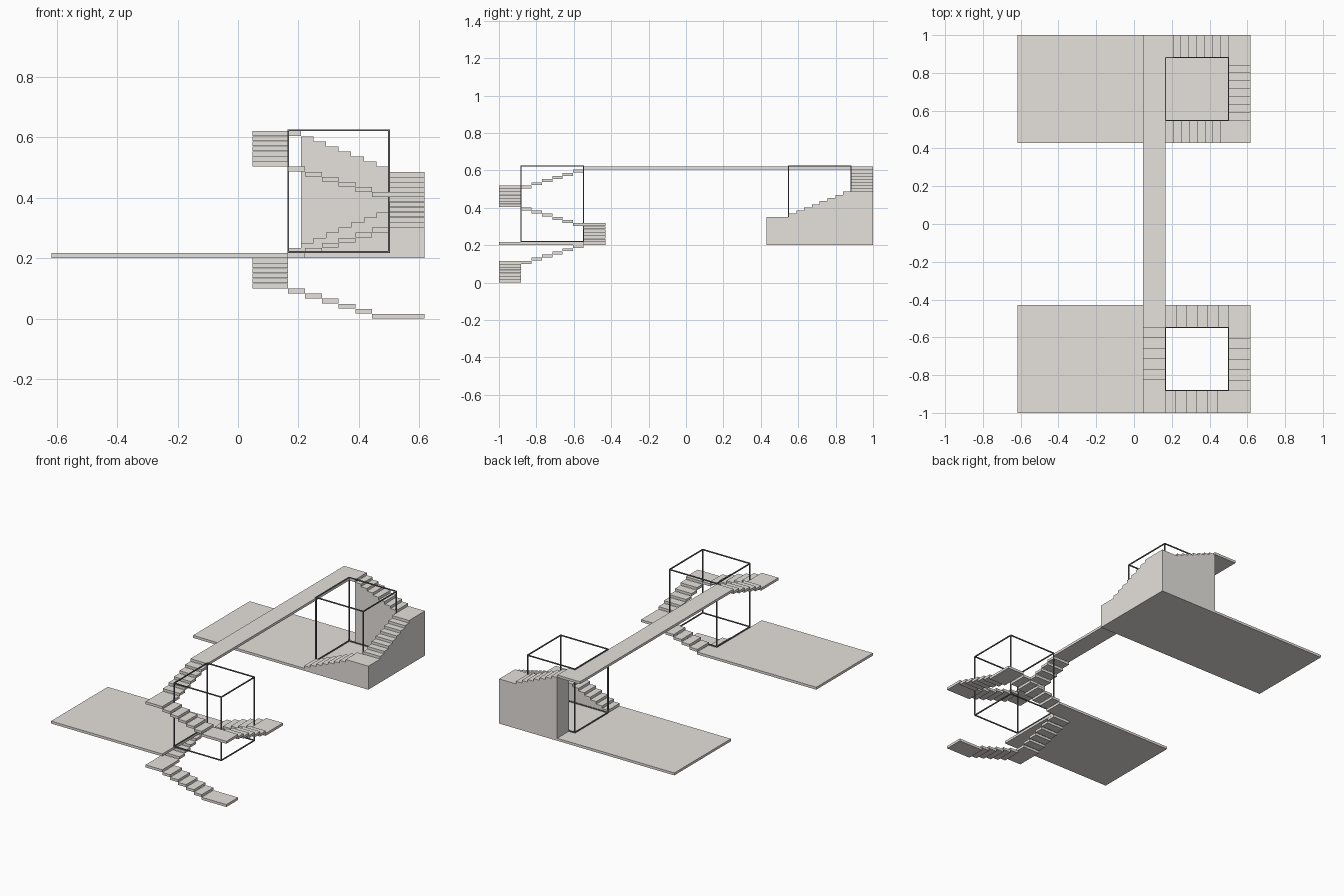
import bpy, bmesh
from mathutils import Vector, Matrix

if "Cube" in bpy.data.objects:
    bpy.data.objects.remove(bpy.data.objects["Cube"])

I, O = 0.1668, 0.285             # half sizes of stairwell: inner opening, outer edge
CX, CY = 0.333, 0.715            # stairwell centres (CY mirrored to the front)
RISE, TH = 0.0168, 0.0158        # step height, plate thickness
L = 12 * RISE                    # underside of the two terraces
TOP = 36 * RISE                  # underside of the bridge
SIDES = [(0, -1), (-1, 0), (0, 1), (1, 0)]   # outward directions, in climbing order


def material(name, col):
    m = bpy.data.materials.new(name)
    m.diffuse_color = (*col, 1)
    m.use_nodes = True
    m.node_tree.nodes["Principled BSDF"].inputs["Base Color"].default_value = m.diffuse_color
    return m


STONE = material("warm_grey_stone", (0.79, 0.76, 0.72))
DARK = material("grey_metal", (0.16, 0.16, 0.16))


def finish(name, bm, mat):
    bmesh.ops.recalc_face_normals(bm, faces=bm.faces)
    me = bpy.data.meshes.new(name)
    bm.to_mesh(me)
    bm.free()
    me.materials.append(mat)
    ob = bpy.data.objects.new(name, me)
    bpy.context.collection.objects.link(ob)
    return ob


def add_box(bm, a, b):
    a, b = Vector(a), Vector(b)
    size = [abs(v) for v in b - a]
    bmesh.ops.create_cube(bm, size=1, matrix=Matrix.Translation((a + b) / 2) @ Matrix.Diagonal((*size, 1)))


def place(side, cy, s, t, z):
    """s runs along a flight, t points outward from the stairwell centre."""
    ox, oy = SIDES[side % 4]
    return Vector((CX + ox * t + oy * s, cy + oy * t - ox * s, z))


def box(name, a, b):
    bm = bmesh.new()
    add_box(bm, a, b)
    finish(name, bm, STONE)


# Terraces: the front one reaches over the lower left flight to the well
box("front_terrace", (-0.618, -1, L), (CX - I, -CY + O, L + TH))
box("rear_terrace", (-0.618, CY - O, L), (CX + O, 1, L + TH))

# Floating spiral stair: six flights of plate treads, six risers each
tread = 2 * I / 6
for k in range(6):
    bm = bmesh.new()
    for i in range(6):
        s0 = -O if i == 0 and k != 2 else -I + i * tread   # terrace is the landing of flight 3
        z = (k * 6 + i) * RISE
        add_box(bm, place(k, -CY, s0, I, z), place(k, -CY, -I + (i + 1) * tread, O, z + TH))
    finish(f"floating_flight_{k + 1}", bm, STONE)

# Bridge, with a return onto the rear stair (L-shaped plan)
tread = 2 * I / 8
x0, x1, x2 = CX - O, CX - I, CX - I + tread
bm = bmesh.new()
plan = [(x0, -CY + I), (x1, -CY + I), (x1, CY + I), (x2, CY + I), (x2, 1), (x0, 1)]
f = bm.faces.new([bm.verts.new((x, y, TOP)) for x, y in plan])
r = bmesh.ops.extrude_face_region(bm, geom=[f])
bmesh.ops.translate(bm, vec=(0, 0, TH), verts=[v for v in r["geom"] if isinstance(v, bmesh.types.BMVert)])
finish("bridge", bm, STONE)

# Solid rear stair: three stepped profiles going down around the well
for k in range(3):
    side = 2 + k
    s = -O if k else -I + tread
    base = L + TH
    profile = [(s, base)]
    for i in range(0 if k else 1, 8):
        z = TOP + TH - (k * 8 + i) * RISE
        e = -I + (i + 1) * tread
        profile += [(s, z), (e, z)]
        s = e
    profile.append((s, base))
    bm = bmesh.new()
    inner = [bm.verts.new(place(side, CY, p, I, z)) for p, z in profile]
    outer = [bm.verts.new(place(side, CY, p, O, z)) for p, z in profile]
    bm.faces.new(inner)
    bm.faces.new(outer[::-1])
    n = len(profile)
    for i in range(n):
        j = (i + 1) % n
        bm.faces.new((inner[i], outer[i], outer[j], inner[j]))
    finish(f"solid_flight_{k + 1}", bm, STONE)

# Thin open box frames standing in both stairwells
W = 0.0032
for name, cy in (("front_frame", -CY), ("rear_frame", CY)):
    bm = bmesh.new()
    lo = Vector((CX - I, cy - I, L + TH + W))
    hi = Vector((CX + I, cy + I, TOP + TH + W))
    for axis in range(3):
        u, v = [a for a in range(3) if a != axis]
        for cu in (lo[u], hi[u]):
            for cv in (lo[v], hi[v]):
                a, b = lo.copy(), hi.copy()
                a[u], b[u], a[v], b[v] = cu - W, cu + W, cv - W, cv + W
                add_box(bm, a, b)
    finish(name, bm, DARK)
